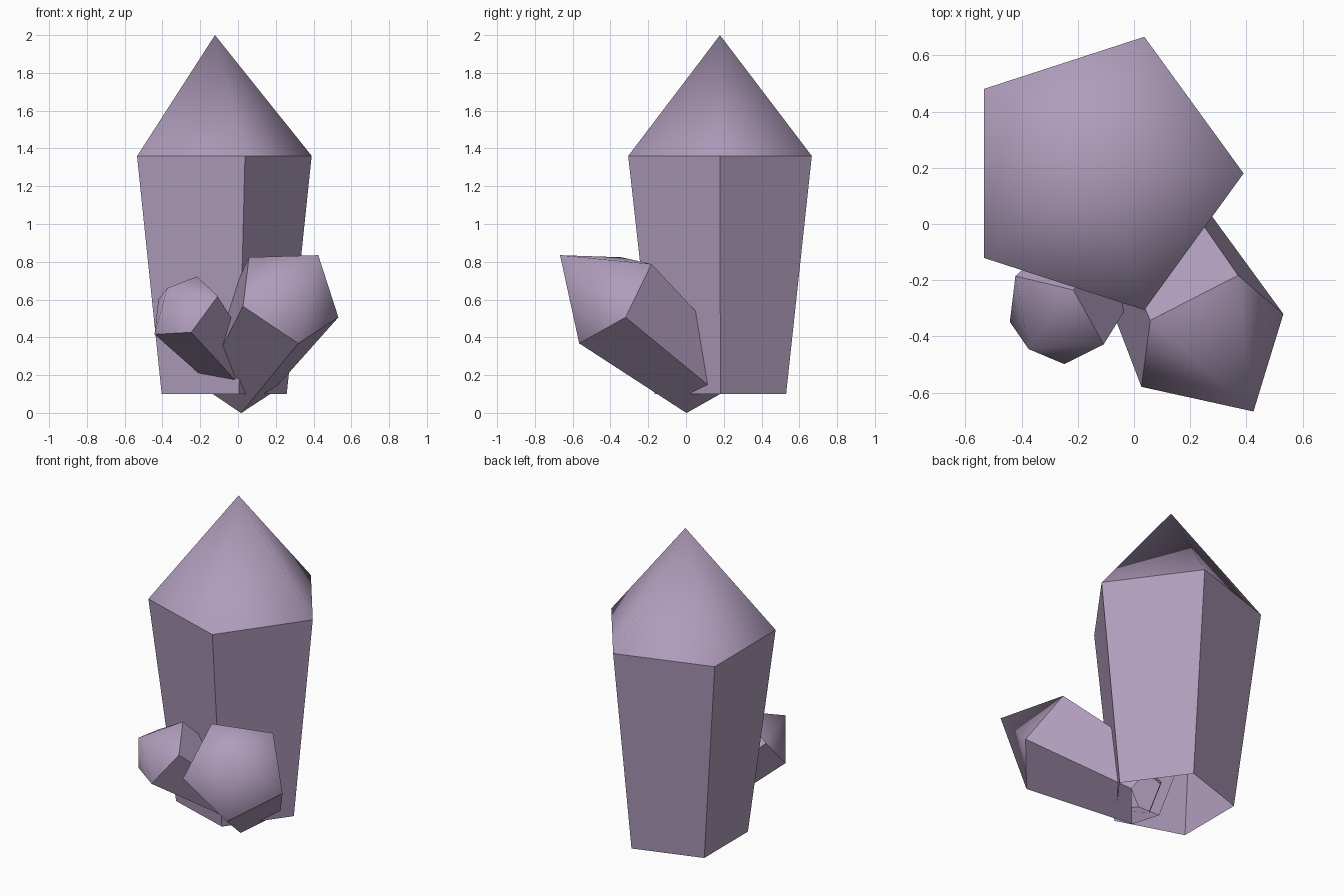
import bpy, bmesh, math
from mathutils import Vector, Matrix

if "Cube" in bpy.data.objects:
    bpy.data.objects.remove(bpy.data.objects["Cube"])

amethyst = bpy.data.materials.new("dusty purple")
amethyst.diffuse_color = (0.434, 0.337, 0.503, 1)
amethyst.use_nodes = True
amethyst.node_tree.nodes["Principled BSDF"].inputs["Base Color"].default_value = amethyst.diffuse_color


def crystal(name, base, rim, tip, r_base, r_rim, corner, sides=5):
    """Flared open prism from base to rim, closed by a smooth pointed tip.
    corner is one rim corner; it fixes the twist about the axis."""
    base, rim, tip, corner = map(Vector, (base, rim, tip, corner))
    axis = (tip - rim).normalized()
    out = corner - rim
    out = (out - axis * out.dot(axis)).normalized()
    bm = bmesh.new()

    def ring(centre, radius):
        return [bm.verts.new(centre + radius * (Matrix.Rotation(math.tau * i / sides, 3, axis) @ out))
                for i in range(sides)]

    low, high = ring(base, r_base), ring(rim, r_rim)
    apex = bm.verts.new(tip)
    for i in range(sides):
        j = (i + 1) % sides
        bm.faces.new((low[i], low[j], high[j], high[i]))             # flat side
        bm.faces.new((high[i], high[j], apex)).smooth = True         # smooth tip
    mesh = bpy.data.meshes.new(name)
    bm.to_mesh(mesh)
    bm.free()
    mesh.materials.append(amethyst)
    obj = bpy.data.objects.new(name, mesh)
    bpy.context.collection.objects.link(obj)


# Tall upright crystal
crystal("large_crystal", (-0.108, 0.182, 0.10), (-0.121, 0.18, 1.36), (-0.122, 0.18, 2.0),
        0.366, 0.511, (0.39, 0.18, 1.36))
# Leaning crystal, front right
crystal("medium_crystal", (-0.025, 0.122, 0.172), (0.261, -0.398, 0.61), (0.425, -0.667, 0.835),
        0.214, 0.30, (0.535, -0.325, 0.51))
# Leaning crystal, front left
crystal("small_crystal", (-0.023, -0.022, 0.244), (-0.287, -0.339, 0.556), (-0.375, -0.445, 0.66),
        0.149, 0.209, (-0.107, -0.427, 0.615))
